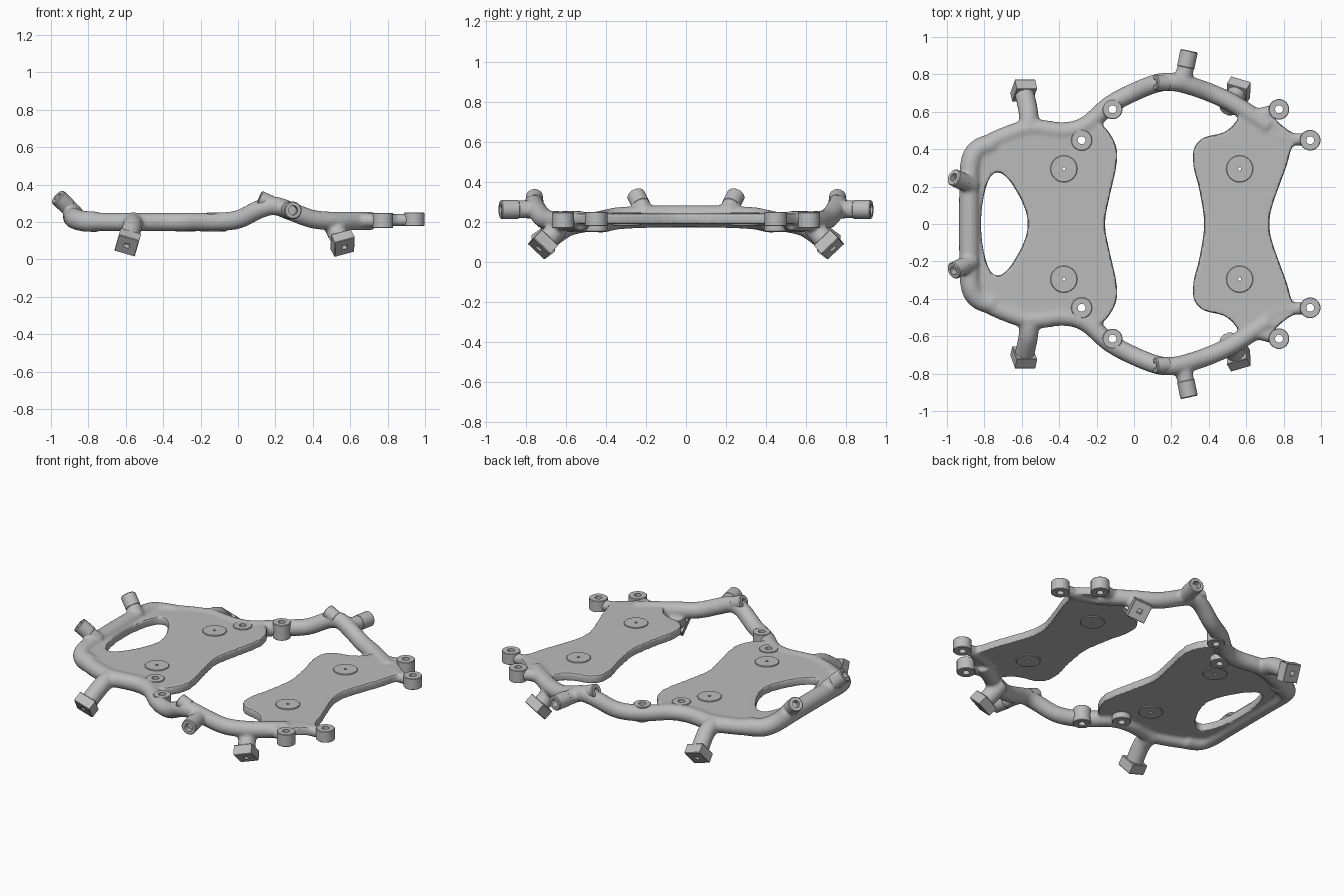
import bpy, bmesh, math
from mathutils import Vector, Matrix

if "Cube" in bpy.data.objects:
    bpy.data.objects.remove(bpy.data.objects["Cube"])

grey = bpy.data.materials.new("cast_grey")
grey.use_nodes = True
grey.diffuse_color = (0.5, 0.5, 0.5, 1)
grey.node_tree.nodes["Principled BSDF"].inputs["Base Color"].default_value = (0.5, 0.5, 0.5, 1)


def select(objs):
    bpy.ops.object.select_all(action='DESELECT')
    for o in objs:
        o.select_set(True)
    bpy.context.view_layer.objects.active = objs[0]


def flip(p, s):
    return Vector((p[0], p[1] * s, p[2]))


def spline(pts, cyclic=False, steps=6):
    """Smooth path through the given points."""
    pts = [Vector(p) for p in pts]
    n = len(pts)
    get = (lambda i: pts[i % n]) if cyclic else (lambda i: pts[min(max(i, 0), n - 1)])
    out = []
    for i in range(n if cyclic else n - 1):
        a, b, c, d = (get(i + k) for k in (-1, 0, 1, 2))
        for k in range(steps):
            t = k / steps
            out.append(0.5 * (2 * b + (c - a) * t + (2 * a - 5 * b + 4 * c - d) * t * t
                              + (3 * b - a - 3 * c + d) * t ** 3))
    return out if cyclic else out + [pts[-1]]


def curve_mesh(name, lines, cyclic, **settings):
    cu = bpy.data.curves.new(name, 'CURVE')
    for k, v in settings.items():
        setattr(cu, k, v)
    for line in lines:
        sp = cu.splines.new('POLY')
        sp.points.add(len(line) - 1)
        for p, v in zip(sp.points, line):
            p.co = (*v, 1)
        sp.use_cyclic_u = cyclic
    ob = bpy.data.objects.new(name, cu)
    bpy.context.collection.objects.link(ob)
    select([ob])
    bpy.ops.object.convert(target='MESH')
    ob = bpy.context.object
    bm = bmesh.new()
    bm.from_mesh(ob.data)
    bmesh.ops.remove_doubles(bm, verts=bm.verts, dist=1e-5)
    bmesh.ops.recalc_face_normals(bm, faces=bm.faces)
    bm.to_mesh(ob.data)
    bm.free()
    return ob


def tube(name, pts, r):
    return curve_mesh(name, [spline(pts)], False, dimensions='3D', bevel_depth=r,
                      bevel_resolution=6, use_fill_caps=True)


def plate(name, halves):
    """Sheet from half outlines mirrored across y."""
    lines = []
    for half in halves:
        other = [(x, -y) for x, y in reversed(half) if y > 0]
        lines.append(spline([(x, y, 0) for x, y in half + other], True))
    ob = curve_mesh(name, lines, True, dimensions='2D', fill_mode='BOTH', extrude=0.026)
    ob.data.transform(Matrix.Translation((0, 0, 0.215)))
    return ob


def lathe(name, p, q, profile, sides=32, roll=0.0):
    """Spin a closed (radius, distance) profile about the axis p to q."""
    p, q = Vector(p), Vector(q)
    m = Matrix.Translation(p) @ (q - p).to_track_quat('Z', 'Y').to_matrix().to_4x4()
    bm = bmesh.new()
    rings = []
    for r, h in profile:
        rings.append([bm.verts.new(m @ Vector((r * math.cos(a), r * math.sin(a), h)))
                      for a in (roll + math.tau * i / sides for i in range(sides))])
    for a, b in zip(rings, rings[1:] + rings[:1]):
        for i in range(sides):
            j = (i + 1) % sides
            bm.faces.new((a[i], a[j], b[j], b[i]))
    bmesh.ops.remove_doubles(bm, verts=bm.verts, dist=1e-6)
    bmesh.ops.recalc_face_normals(bm, faces=bm.faces)
    me = bpy.data.meshes.new(name)
    bm.to_mesh(me)
    bm.free()
    ob = bpy.data.objects.new(name, me)
    bpy.context.collection.objects.link(ob)
    return ob


def ring(name, p, q, r, hole, bevel=0.005, **kw):
    h = (Vector(q) - Vector(p)).length
    return lathe(name, p, q, [(hole, 0), (r - bevel, 0), (r, bevel), (r, h - bevel),
                              (r - bevel, h), (hole, h)], **kw)


# Two waisted plates, the wider one with a window
body = [
    plate("rear_plate", [
        [(-.155, 0), (-.13, .15), (-.1, .28), (-.09, .38), (-.115, .46), (-.175, .53),
         (-.27, .54), (-.38, .52), (-.6, .53), (-.75, .46), (-.86, .4), (-.885, .2), (-.89, 0)],
        [(-.818, 0), (-.805, .14), (-.77, .25), (-.72, .275), (-.66, .225), (-.59, .1), (-.568, 0)]]),
    plate("front_plate", [
        [(.375, 0), (.35, .18), (.32, .3), (.32, .4), (.37, .46), (.48, .49), (.54, .54),
         (.6, .61), (.72, .58), (.8, .52), (.87, .46), (.84, .4), (.815, .31), (.74, .1), (.725, 0)]]),
    tube("rear_bar", [(-.75, .43, .2), (-.83, .4, .205), (-.872, .33, .218), (-.88, .15, .226),
                      (-.88, -.15, .226), (-.872, -.33, .218), (-.83, -.4, .205), (-.75, -.43, .2)], .056),
]
details, drills = [], []

for s, side in ((1, "left"), (-1, "right")):
    def bar(name, pts, r):
        body.append(tube(f"{side}_{name}", [flip(p, s) for p in pts], r))

    # Side rail arching over the gap between the plates
    bar("arch_rail", [(-.83, .4, .2), (-.7, .465, .2), (-.55, .51, .2), (-.38, .495, .2),
                      (-.26, .525, .2), (-.13, .635, .2), (0, .705, .213), (.12, .752, .27),
                      (.2, .76, .285), (.28, .745, .258), (.4, .705, .215), (.52, .65, .205),
                      (.63, .58, .205), (.72, .52, .205)], .05)
    bar("boss_web", [(.6, .58, .208), (.68, .585, .208), (.77, .61, .208)], .038)
    bar("corner_web", [(.68, .5, .21), (.8, .46, .21), (.93, .45, .21)], .034)

    # Splayed legs with square feet
    for name, top, mid, end, roll in (
            ("rear_leg", (-.56, .5, .2), (-.565, .6, .175), (-.59, .715, .09), .35),
            ("front_leg", (.5, .62, .2), (.525, .655, .15), (.56, .715, .085), -.35)):
        bar(name, [top, mid, end], .053)
        d = (Vector(end) - Vector(mid)).normalized()
        e = Vector(end)
        details.append(ring(f"{side}_{name}_foot", flip(e - d * .035, s), flip(e + d * .03, s),
                            .08, .02, .004, sides=4, roll=roll * s + math.pi / 4))

    # Hollow tube stubs
    for name, a, b, r, hole in (
            ("rear_socket", (-.86, .2, .235), (-.965, .25, .335), .046, .022),
            ("side_socket", (.26, .76, .262), (.295, .927, .262), .047, .025),
            ("arch_socket", (.24, .75, .27), (.112, .757, .327), .042, .018)):
        a, b = Vector(a), Vector(b)
        bar(name + "_root", [a, a.lerp(b, .5), a.lerp(b, .78)], r - .001)
        details.append(ring(f"{side}_{name}", flip(a.lerp(b, .45), s), flip(b, s), r, hole))

    # Drilled mounting bosses and broad pads
    for name, x, y, r, hole, lo, hi in (
            ("corner_boss", .942, .448, .055, .021, .178, .25),
            ("front_boss", .775, .613, .055, .021, .168, .248),
            ("rail_boss", -.115, .613, .053, .021, .15, .25),
            ("rear_boss", -.28, .448, .056, .021, .15, .247),
            ("rear_pad", -.375, .295, .072, .008, .182, .247),
            ("front_pad", .565, .295, .072, .008, .182, .247)):
        lo_p, hi_p = Vector((x, y * s, lo)), Vector((x, y * s, hi))
        details.append(ring(f"{side}_{name}", lo_p, hi_p, r, hole, .003))
        up = Vector((0, 0, .1))
        drills.append(lathe("drill", lo_p - up, hi_p + up,
                            [(0, 0), (.03, 0), (.03, .28), (0, .28)], sides=24))

# Fuse the plates and bars into one softly blended casting
select(body)
bpy.ops.object.join()
frame = bpy.context.object
frame.name = "cast_frame"
fuse = frame.modifiers.new("fuse", 'REMESH')
fuse.mode = 'VOXEL'
fuse.voxel_size = 0.01
soften = frame.modifiers.new("soften", 'SMOOTH')
soften.factor, soften.iterations = 0.5, 7

# Open the holes
select(drills)
bpy.ops.object.join()
cutter = bpy.context.object
cutter.name = "hole_cutter"
cutter.hide_render = True
cut = frame.modifiers.new("holes", 'BOOLEAN')
cut.operation, cut.object, cut.solver = 'DIFFERENCE', cutter, 'EXACT'
select([frame])
bpy.ops.object.convert(target='MESH')
frame = bpy.context.object
bpy.data.objects.remove(cutter)

for ob in [frame] + details:
    ob.data.materials.clear()
    ob.data.materials.append(grey)
select([frame] + details)
bpy.ops.object.shade_smooth_by_angle(angle=math.radians(35))
